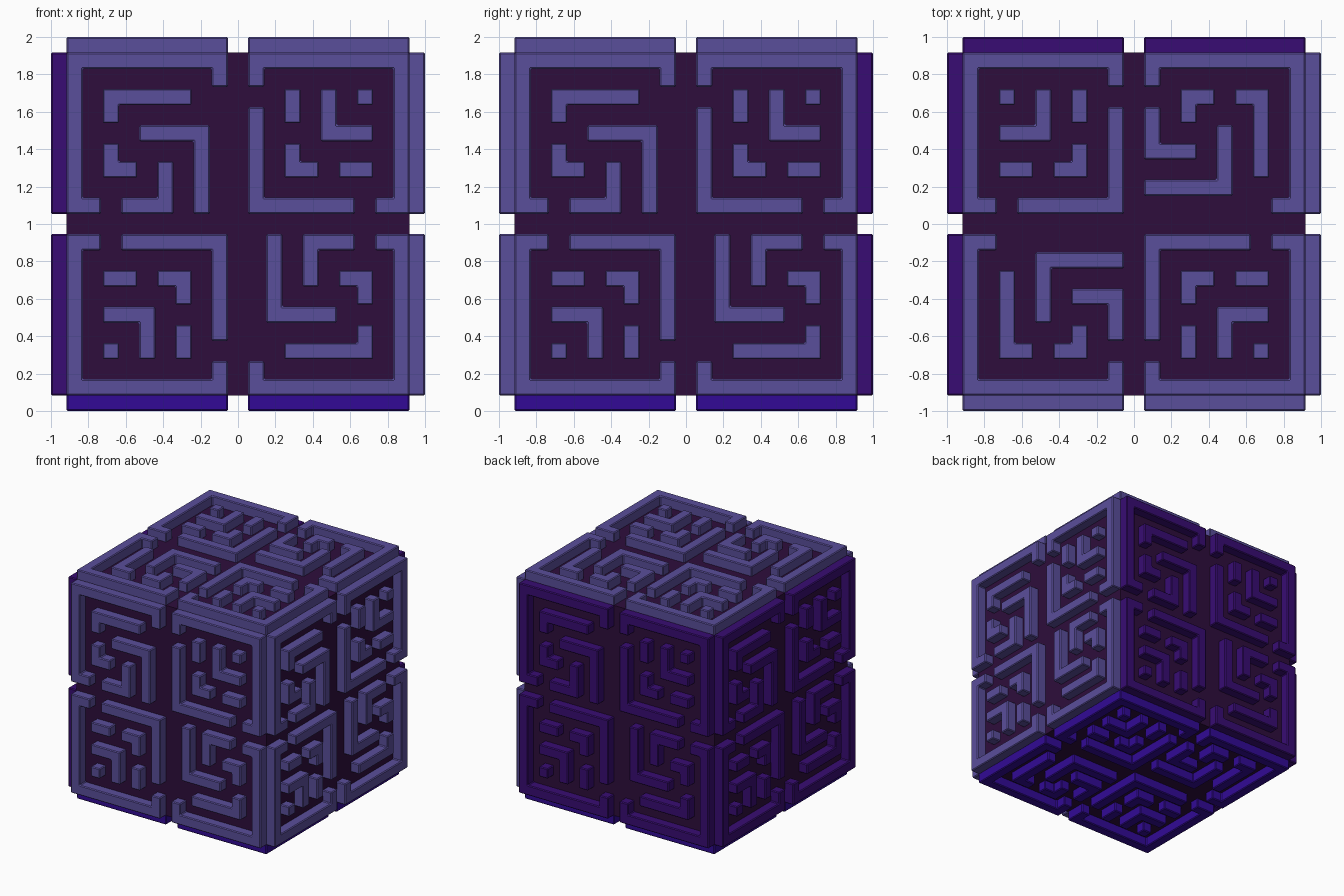
import bpy, bmesh
from mathutils import Vector

if "Cube" in bpy.data.objects:
    bpy.data.objects.remove(bpy.data.objects["Cube"])

PITCH, HALF = 0.09705, 0.0435      # maze grid pitch, half wall width
CORE, TOP, BEVEL = 0.9175, 1.0, 0.007
CENTRE = Vector((0, 0, 1))


def material(name, rgb):
    m = bpy.data.materials.new(name)
    lin = [((v / 255 + 0.055) / 1.055) ** 2.4 if v > 10 else v / 255 / 12.92 for v in rgb]
    m.diffuse_color = (*lin, 1)
    m.use_nodes = True
    m.node_tree.nodes["Principled BSDF"].inputs["Base Color"].default_value = m.diffuse_color
    return m


slate = material("slate violet", (90, 78, 155))
purple = material("deep purple", (56, 12, 115))
indigo = material("bright indigo", (50, 10, 150))
plum = material("dark plum", (46, 13, 60))

# Wall centre lines as (column, row) on a 19 x 19 grid; upper half of one face
HALF_MAZE = [
    [(8, 1), (8, 0), (0, 0), (0, 8), (1, 8)],
    [(3, 8), (5, 8), (5, 6)],
    [(6, 2), (2, 2), (2, 3)],
    [(4, 4), (7, 4), (7, 8)],
    [(2, 5), (2, 6), (3, 6)],
    [(10, 1), (10, 0), (18, 0), (18, 8), (17, 8)],
    [(10, 3), (10, 8), (15, 8)],
    [(12, 2), (12, 3)],
    [(14, 2), (14, 4), (16, 4)],
    [(16, 2), (16, 2)],
    [(12, 5), (12, 6), (13, 6)],
    [(15, 6), (16, 6)],
]
# The lower half is the upper half turned by 180 degrees
MAZE = HALF_MAZE + [[(18 - c, 18 - r) for c, r in p] for p in HALF_MAZE]


def outline(path):
    """Widen a right-angled centre line into a closed outline."""
    pts = [Vector(((c - 9) * PITCH, (9 - r) * PITCH)) for c, r in path]
    dirs = []
    for a, b in zip(pts, pts[1:]):
        d = b - a
        dirs.append(d.normalized() if d.length > 1e-6 else Vector((1, 0)))
    norms = [Vector((-d.y, d.x)) for d in dirs]
    pts[0] = pts[0] - dirs[0] * HALF
    pts[-1] = pts[-1] + dirs[-1] * HALF
    offs = [norms[0]] + [a + b for a, b in zip(norms, norms[1:])] + [norms[-1]]
    left = [p + o * HALF for p, o in zip(pts, offs)]
    right = [p - o * HALF for p, o in zip(pts, offs)]
    return right + left[::-1]


def finish(bm, name, mat):
    bmesh.ops.recalc_face_normals(bm, faces=bm.faces[:])
    me = bpy.data.meshes.new(name)
    bm.to_mesh(me)
    bm.free()
    me.materials.append(mat)
    ob = bpy.data.objects.new(name, me)
    bpy.context.collection.objects.link(ob)


def maze_face(name, u, v, mat):
    """Raised maze walls on one cube side, u = right and v = up seen from outside."""
    u, v = Vector(u), Vector(v)
    n = u.cross(v)
    bm = bmesh.new()
    base = CORE - 0.008
    rims = []
    for path in MAZE:
        pts = outline(path)
        low = [bm.verts.new(CENTRE + u * p.x + v * p.y + n * base) for p in pts]
        high = [bm.verts.new(CENTRE + u * p.x + v * p.y + n * TOP) for p in pts]
        bm.faces.new(low[::-1])
        bm.faces.new(high)
        for i in range(len(pts)):
            j = (i + 1) % len(pts)
            bm.faces.new((low[i], low[j], high[j], high[i]))
        rims += high
    # small chamfer on all edges except those sunk in the core
    edges = list({e for w in rims for e in w.link_edges})
    bmesh.ops.recalc_face_normals(bm, faces=bm.faces[:])
    bmesh.ops.bevel(bm, geom=edges, offset=BEVEL, segments=1,
                    affect='EDGES', profile=0.5, clamp_overlap=True)
    finish(bm, name, mat)


# Inner cube
bm = bmesh.new()
bmesh.ops.create_cube(bm, size=2 * CORE)
bmesh.ops.translate(bm, vec=CENTRE, verts=bm.verts[:])
finish(bm, "core_cube", plum)

# Maze walls on the six sides
maze_face("front_walls", (1, 0, 0), (0, 0, 1), slate)
maze_face("right_walls", (0, 1, 0), (0, 0, 1), slate)
maze_face("top_walls", (0, 1, 0), (-1, 0, 0), slate)
maze_face("back_walls", (-1, 0, 0), (0, 0, 1), purple)
maze_face("left_walls", (0, -1, 0), (0, 0, 1), purple)
maze_face("bottom_walls", (0, 1, 0), (1, 0, 0), indigo)
